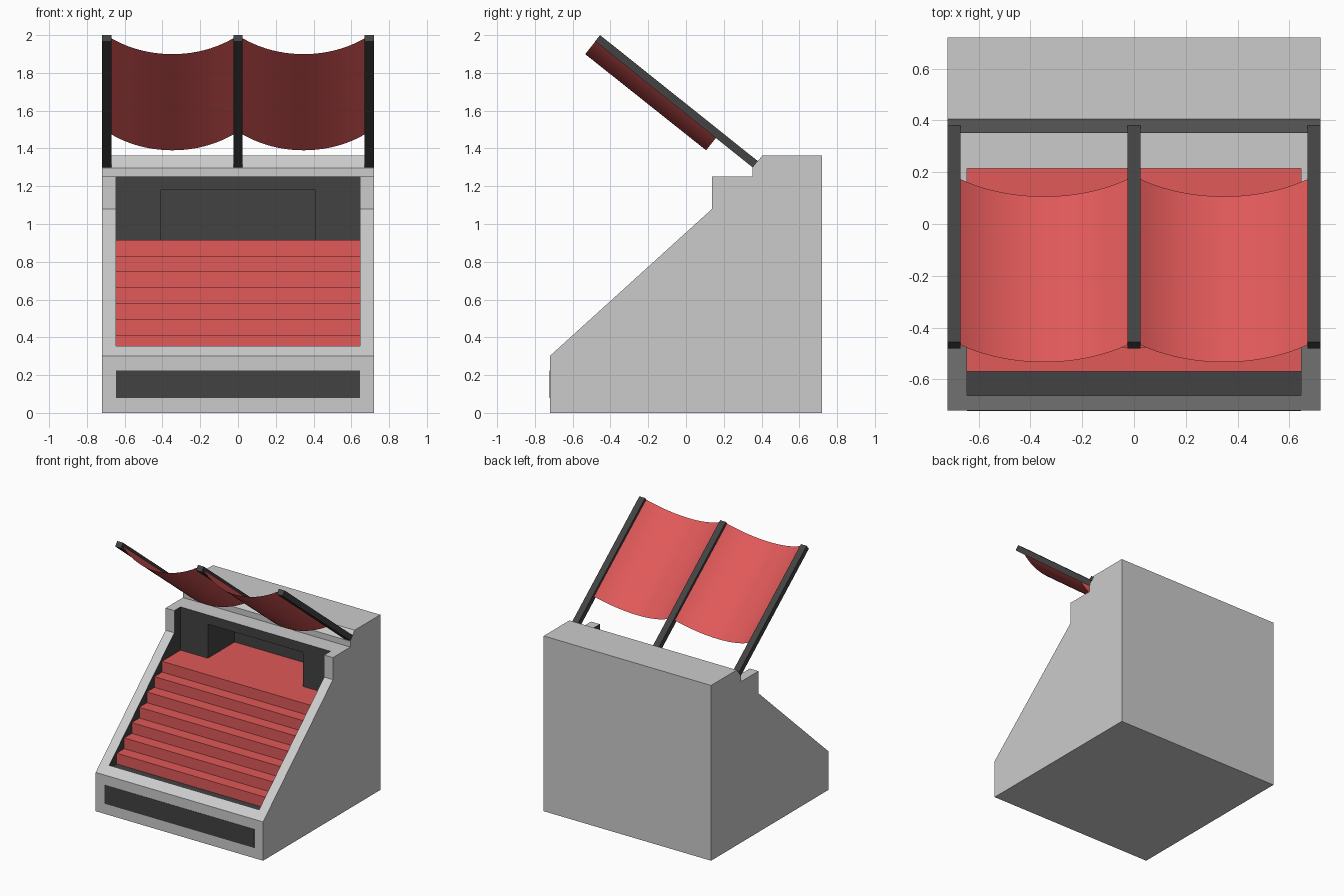
import bpy, bmesh, math

if "Cube" in bpy.data.objects:
    bpy.data.objects.remove(bpy.data.objects["Cube"])


def material(name, rgb):
    m = bpy.data.materials.new(name)
    m.diffuse_color = (*rgb, 1)
    m.use_nodes = True
    m.node_tree.nodes["Principled BSDF"].inputs["Base Color"].default_value = m.diffuse_color
    return m


RED = material("red", (0.75, 0.1, 0.1))
DARK = material("charcoal", (0.055, 0.055, 0.055))
GREY = material("light_grey", (0.8, 0.8, 0.8))


def link(name, bm, mat):
    mesh = bpy.data.meshes.new(name)
    bm.to_mesh(mesh)
    bm.free()
    ob = bpy.data.objects.new(name, mesh)
    bpy.context.collection.objects.link(ob)
    mesh.materials.append(mat)
    return ob


def prism(name, profile, x0, x1, mat):
    """Extrude a (y, z) side profile from x0 to x1."""
    bm = bmesh.new()
    face = bm.faces.new([bm.verts.new((x0, y, z)) for y, z in profile])
    ext = bmesh.ops.extrude_face_region(bm, geom=[face])["geom"]
    bmesh.ops.translate(bm, vec=(x1 - x0, 0, 0),
                        verts=[v for v in ext if isinstance(v, bmesh.types.BMVert)])
    bmesh.ops.recalc_face_normals(bm, faces=bm.faces)
    return link(name, bm, mat)


def rect(y0, y1, z0, z1):
    return [(y0, z0), (y1, z0), (y1, z1), (y0, z1)]


def cut(target, cutter):
    mod = target.modifiers.new("cut", 'BOOLEAN')
    mod.object = cutter
    mod.operation = 'DIFFERENCE'
    mod.solver = 'EXACT'
    mod.material_mode = 'TRANSFER'
    bpy.context.view_layer.objects.active = target
    bpy.ops.object.modifier_apply(modifier=mod.name)
    bpy.data.objects.remove(cutter)


OPEN_X = 0.645

# Wedge-shaped housing with a dark-lined display well and a rear niche
housing = prism("housing", [(-0.72, 0), (0.72, 0), (0.72, 1.363), (0.405, 1.363),
                            (0.352, 1.297), (0.352, 1.252), (0.138, 1.252),
                            (0.138, 1.08), (-0.72, 0.302)], -0.72, 0.72, GREY)
cut(housing, prism("well_cutter", rect(-0.662, 0.215, 0.33, 1.6), -OPEN_X, OPEN_X, DARK))
cut(housing, prism("niche_cutter", rect(0.1, 0.545, 0.905, 1.18), -0.41, 0.41, DARK))

# Dark strip on the front face
prism("front_panel", rect(-0.722, -0.71, 0.08, 0.225), -OPEN_X, OPEN_X, DARK)

# Stepped red shelves and the niche floor
STEPS, RISE, RUN = 7, 0.0836, 0.093
profile = [(0.215, 0.33), (-0.57, 0.33)]
for i in range(STEPS):
    y, z = -0.57 + i * RUN, 0.33 + (i + 1) * RISE
    profile += [(y, z), (y + RUN if i < STEPS - 1 else 0.215, z)]
prism("stepped_shelves", profile, -OPEN_X, OPEN_X, RED)
prism("niche_floor", rect(0.215, 0.545, 0.9, 0.33 + STEPS * RISE), -0.41, 0.41, RED)

# Sloping canopy arms
arm = [(-0.455, 2.0), (-0.481, 1.967), (0.356, 1.297), (0.384, 1.33)]
for name, x in (("left_arm", -0.695), ("middle_arm", 0), ("right_arm", 0.695)):
    prism(name, arm, x - 0.025, x + 0.025, DARK)


# Sagging canopy cloths: circular arcs hung between the arms
def canopy(name, x0, x1, sag=0.107, n=20):
    half = (x1 - x0) / 2
    radius = (half ** 2 + sag ** 2) / (2 * sag)
    span = math.asin(half / radius)
    bm = bmesh.new()
    rows = []
    for y, z in ((-0.467, 1.983), (0.173, 1.474)):
        row = []
        for i in range(n + 1):
            a = -span + 2 * span * i / n
            d = radius * math.cos(a) - (radius - sag)
            row.append(bm.verts.new(((x0 + x1) / 2 + radius * math.sin(a),
                                     y - 0.622 * d, z - 0.783 * d)))
        rows.append(row)
    for i in range(n):
        f = bm.faces.new((rows[0][i], rows[1][i], rows[1][i + 1], rows[0][i + 1]))
        f.smooth = True
        f.normal_update()
        if f.normal.z < 0:
            f.normal_flip()
    return link(name, bm, RED)


canopy("left_canopy", -0.67, -0.025)
canopy("right_canopy", 0.025, 0.67)
